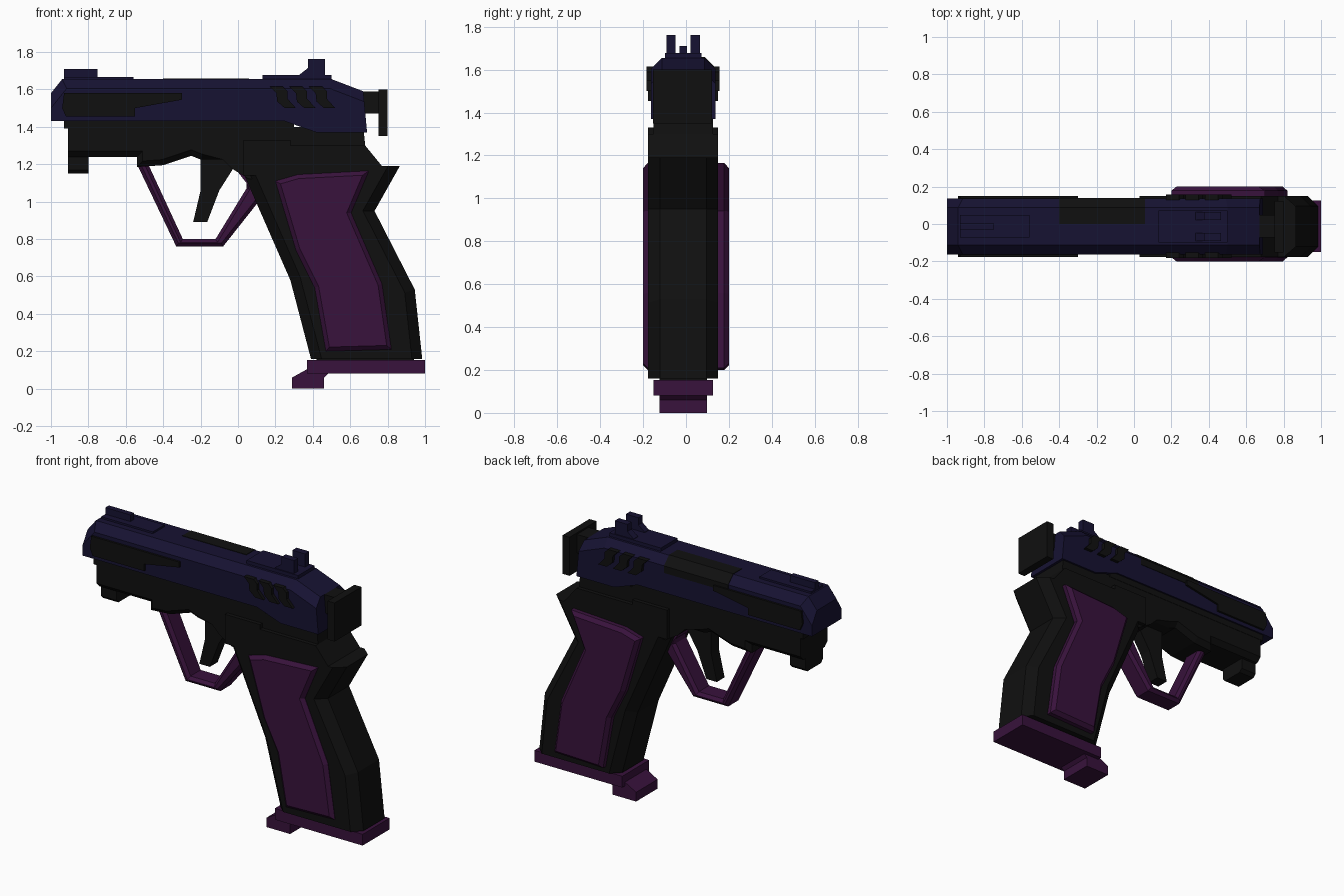
import bpy, bmesh, math
from mathutils import Vector

if "Cube" in bpy.data.objects:
    bpy.data.objects.remove(bpy.data.objects["Cube"])

C = -0.013  # centre plane of the body in y


def material(name, col):
    m = bpy.data.materials.new(name)
    m.diffuse_color = (*col, 1)
    m.use_nodes = True
    m.node_tree.nodes["Principled BSDF"].inputs["Base Color"].default_value = m.diffuse_color
    return m


BLACK = material("black", (0.005, 0.005, 0.005))
NAVY = material("navy", (0.008, 0.006, 0.032))
PURPLE = material("purple", (0.04, 0.006, 0.045))


def finish(name, bm, mat):
    bmesh.ops.recalc_face_normals(bm, faces=bm.faces)
    me = bpy.data.meshes.new(name)
    bm.to_mesh(me)
    bm.free()
    me.materials.append(mat)
    ob = bpy.data.objects.new(name, me)
    bpy.context.collection.objects.link(ob)
    return ob


def prism(name, pts, y0, y1, mat, bevel=0.0, where=None):
    """Extrude an (x, z) profile from y0 to y1; chamfer outline edges picked by where(mid)."""
    bm = bmesh.new()
    face = bm.faces.new([bm.verts.new((x, y0, z)) for x, z in pts])
    ext = bmesh.ops.extrude_face_region(bm, geom=[face])
    verts = [v for v in ext["geom"] if isinstance(v, bmesh.types.BMVert)]
    bmesh.ops.translate(bm, verts=verts, vec=(0, y1 - y0, 0))
    bmesh.ops.recalc_face_normals(bm, faces=bm.faces)
    if bevel:
        def chosen(e):
            a, b = (v.co for v in e.verts)
            mid = (a + b) / 2
            return abs(a.y - b.y) < 1e-5 and (where is None or where(mid))
        bmesh.ops.bevel(bm, geom=[e for e in bm.edges if chosen(e)], offset=bevel,
                        segments=1, profile=0.5, affect='EDGES')
    return finish(name, bm, mat)


def block(name, x0, x1, z0, z1, y0, y1, mat, bevel=0.0):
    return prism(name, [(x0, z0), (x1, z0), (x1, z1), (x0, z1)], y0, y1, mat, bevel)


def rod(name, x0, x1, z, r, mat, sides=12):
    bm = bmesh.new()
    bmesh.ops.create_cone(bm, cap_ends=True, segments=sides, radius1=r, radius2=r, depth=x1 - x0)
    for v in bm.verts:
        v.co = Vector(((x0 + x1) / 2 + v.co.z, C + v.co.y, z + v.co.x))
    return finish(name, bm, mat)


# Slide with chamfered top and bored muzzle
slide = prism("slide", [(-1, 1.43), (-1, 1.58), (-0.94, 1.655), (0.5, 1.655), (0.67, 1.59),
                        (0.69, 1.37), (0.42, 1.37), (0.25, 1.43)],
              C - 0.15, C + 0.15, NAVY, 0.05, lambda m: m.z > 1.57)
cutter = rod("muzzle_cutter", -1.1, -0.9, 1.525, 0.06, BLACK)
cutter.hide_render = True
mod = slide.modifiers.new("muzzle", 'BOOLEAN')
mod.object, mod.operation, mod.solver = cutter, 'DIFFERENCE', 'EXACT'
bpy.context.view_layer.objects.active = slide
bpy.ops.object.modifier_apply(modifier="muzzle")
bpy.data.objects.remove(cutter)
rod("barrel", -0.94, -0.88, 1.525, 0.06, BLACK)

# Ejection port cover wrapping over the back chamfer
section = [(0.0, 1.64), (0.0, 1.658), (C + 0.101, 1.658), (C + 0.153, 1.606),
           (C + 0.153, 1.56), (C + 0.14, 1.56), (C + 0.09, 1.64)]
bm = bmesh.new()
rings = [[bm.verts.new((x, y, z)) for y, z in section] for x in (-0.4, 0.06)]
for ring in rings:
    bm.faces.new(ring)
for i in range(len(section)):
    j = (i + 1) % len(section)
    bm.faces.new((rings[0][i], rings[0][j], rings[1][j], rings[1][i]))
finish("ejection_port", bm, BLACK)

# Side strips and slanted serrations on both flanks
strip = [(-0.93, 1.58), (-0.3, 1.58), (-0.3, 1.545), (-0.55, 1.5), (-0.55, 1.455),
         (-0.92, 1.455), (-0.94, 1.5)]
groove = [(0.17, 1.615), (0.24, 1.615), (0.265, 1.59), (0.265, 1.55), (0.31, 1.5),
          (0.25, 1.5), (0.21, 1.535), (0.205, 1.58)]
for side, tag in ((-1, "front"), (1, "back")):
    ys = sorted((C + side * 0.13, C + side * 0.163))
    prism("side_strip_" + tag, strip, *ys, BLACK)
    ys = sorted((C + side * 0.09, C + side * 0.17))
    for i in range(3):
        prism(f"serration_{tag}_{i + 1}", [(x + i * 0.105, z) for x, z in groove], *ys, BLACK)

# Sights
block("front_sight_base", -0.93, -0.56, 1.64, 1.667, C - 0.06, C + 0.06, NAVY)
prism("front_sight", [(-0.93, 1.66), (-0.93, 1.71), (-0.75, 1.71), (-0.75, 1.66)],
      C - 0.018, C + 0.018, NAVY)
block("rear_sight_base", 0.13, 0.5, 1.63, 1.677, C - 0.085, C + 0.085, NAVY)
ear = [(0.33, 1.66), (0.33, 1.68), (0.375, 1.715), (0.375, 1.762), (0.465, 1.762), (0.465, 1.66)]
for side, tag in ((-1, "front"), (1, "back")):
    ys = sorted((C + side * 0.035, C + side * 0.078))
    prism("rear_sight_ear_" + tag, ear, *ys, NAVY)

# Hammer: neck and wide plate
block("hammer_neck", 0.6, 0.76, 1.47, 1.59, C - 0.06, C + 0.06, BLACK)
block("hammer_plate", 0.75, 0.8, 1.35, 1.6, C - 0.14, C + 0.135, BLACK)

# Frame under the slide
block("frame_rail", -0.93, 0.3, 1.39, 1.435, C - 0.14, C + 0.14, BLACK)
prism("frame", [(-0.91, 1.4), (-0.91, 1.24), (-0.54, 1.24), (-0.54, 1.185), (-0.4, 1.195),
                (-0.25, 1.245), (-0.2, 1.225), (-0.08, 1.225), (-0.03, 1.175), (0.06, 1.12),
                (0.7, 1.12), (0.74, 1.22), (0.68, 1.3), (0.67, 1.4)],
      C - 0.138, C + 0.138, BLACK, 0.03, lambda m: m.z < 1.26 and m.x < -0.1)
block("frame_side_block", 0.03, 0.28, 1.14, 1.33, C - 0.163, C + 0.163, BLACK)
prism("accessory_lug", [(-0.91, 1.26), (-0.91, 1.15), (-0.8, 1.15), (-0.8, 1.26)],
      C - 0.09, C + 0.09, BLACK, 0.02, lambda m: m.z < 1.2)

# Grip with chamfered front and back straps
prism("grip", [(0.03, 1.15), (0.28, 0.58), (0.39, 0.16), (0.985, 0.16), (0.945, 0.53),
               (0.73, 0.95), (0.865, 1.19), (0.77, 1.19), (0.68, 1.3), (0.27, 1.3), (0.27, 1.16)],
      C - 0.163, C + 0.163, BLACK, 0.055,
      lambda m: 0.2 < m.z < 1.12)
panel = [(0.2, 1.11), (0.32, 1.145), (0.7, 1.165), (0.605, 0.94), (0.77, 0.56), (0.82, 0.21),
         (0.47, 0.2), (0.41, 0.54), (0.31, 0.74)]
prism("grip_panel_front", panel, -0.2, -0.1, PURPLE, 0.022, lambda m: m.y < -0.15)
prism("grip_panel_back", panel, 0.1, 0.2, PURPLE, 0.022, lambda m: m.y > 0.15)

# Magazine base and toe
block("magazine", 0.42, 0.94, 0.13, 0.2, C - 0.11, C + 0.11, BLACK)
block("magazine_base", 0.37, 1.0, 0.08, 0.153, C - 0.138, C + 0.138, PURPLE)
prism("magazine_toe", [(0.29, 0), (0.46, 0), (0.46, 0.06), (0.49, 0.09), (0.38, 0.11),
                       (0.29, 0.06)], C - 0.11, C + 0.11, PURPLE)

# Trigger guard and trigger
prism("trigger_guard", [(-0.54, 1.2), (-0.33, 0.76), (-0.08, 0.76), (0.11, 1.0), (0.1, 1.16),
                        (-0.01, 1.17), (0.045, 1.1), (0.045, 1.07), (-0.12, 0.8), (-0.295, 0.8),
                        (-0.48, 1.2)],
      C - 0.07, C + 0.07, PURPLE, 0.018, lambda m: m.z < 1.1)
prism("trigger", [(-0.2, 1.26), (-0.2, 1.06), (-0.24, 0.89), (-0.165, 0.89), (-0.1, 1.06),
                  (-0.03, 1.17), (-0.03, 1.26)], C - 0.04, C + 0.04, BLACK)
